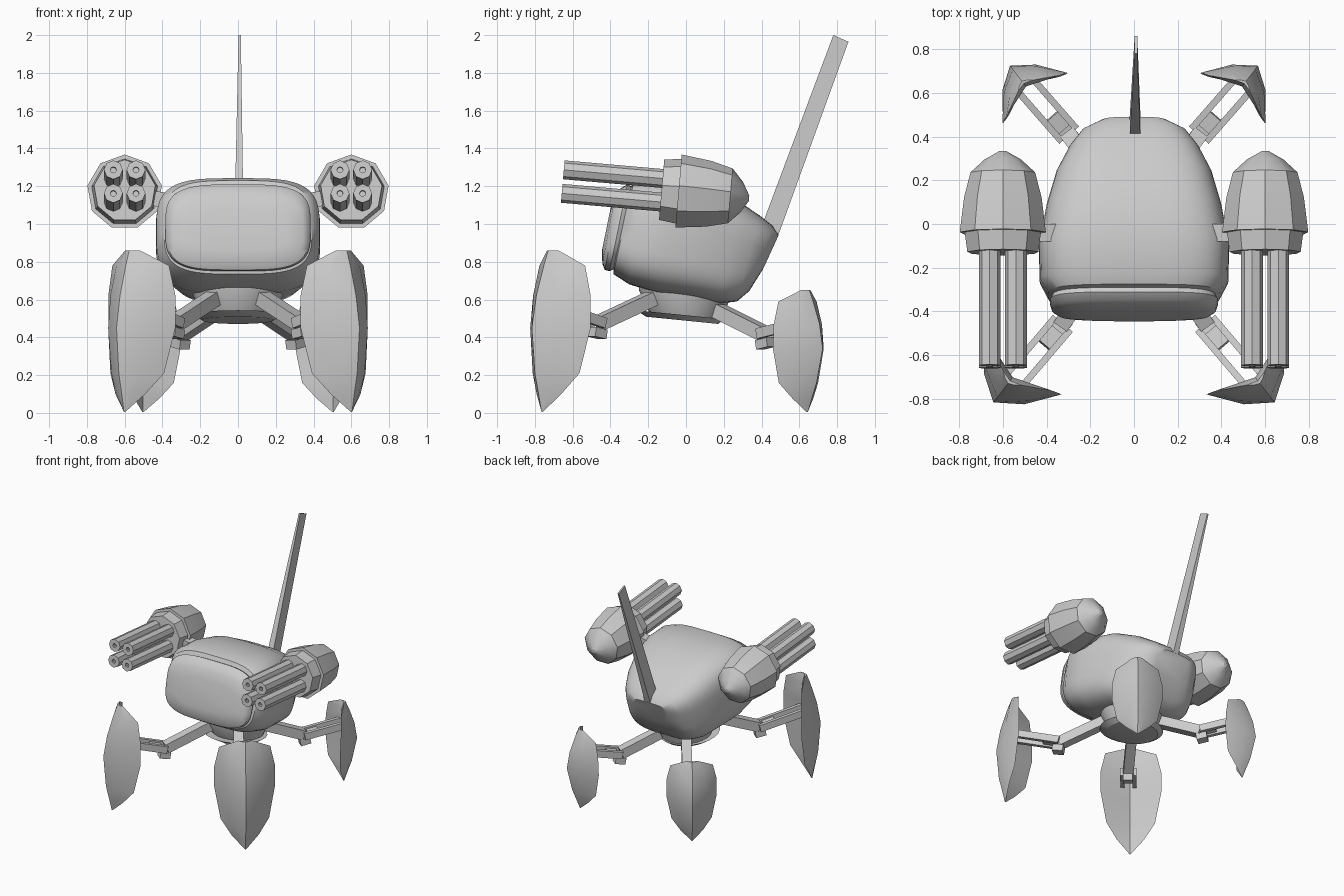
import bpy, bmesh, math
from mathutils import Vector, Matrix

if "Cube" in bpy.data.objects:
    bpy.data.objects.remove(bpy.data.objects["Cube"])

grey = bpy.data.materials.new("light_grey")
grey.diffuse_color = (0.6, 0.6, 0.6, 1)
grey.use_nodes = True
grey.node_tree.nodes["Principled BSDF"].inputs["Base Color"].default_value = grey.diffuse_color


def finish(name, bm, angle):
    bmesh.ops.remove_doubles(bm, verts=bm.verts, dist=0.0005)
    bmesh.ops.recalc_face_normals(bm, faces=bm.faces)
    me = bpy.data.meshes.new(name)
    bm.to_mesh(me)
    bm.free()
    ob = bpy.data.objects.new(name, me)
    bpy.context.collection.objects.link(ob)
    me.materials.append(grey)
    bpy.ops.object.select_all(action='DESELECT')
    ob.select_set(True)
    bpy.context.view_layer.objects.active = ob
    if angle:
        bpy.ops.object.shade_smooth_by_angle(angle=math.radians(angle))
    return ob


def loft(name, rings, angle=0):
    """Skin a list of equal-length closed rings and cap both ends."""
    bm = bmesh.new()
    vs = [[bm.verts.new(p) for p in r] for r in rings]
    n = len(rings[0])
    for a, b in zip(vs, vs[1:]):
        for i in range(n):
            j = (i + 1) % n
            bm.faces.new((a[i], a[j], b[j], b[i]))
    bm.faces.new(vs[0])
    bm.faces.new(vs[-1])
    return finish(name, bm, angle)


def beam(name, a, b, w, h, shift=0):
    """Box beam between two points, moved sideways by shift."""
    a, b = Vector(a), Vector(b)
    d = (b - a).normalized()
    side = d.cross(Vector((0, 0, 1))).normalized()
    up = side.cross(d)
    return loft(name, [[p + side * (shift + i * w / 2) + up * (j * h / 2)
                        for i, j in ((-1, -1), (1, -1), (1, 1), (-1, 1))] for p in (a, b)])


# hull: rounded sections (top y, top z, bottom y, bottom z, half width)
def hull_ring(yt, zt, yb, zb, hw, n=48, e=2 / 3.6):
    pts = []
    for i in range(n):
        t = 2 * math.pi * i / n
        c, s = math.cos(t), math.sin(t)
        u = math.copysign(abs(c) ** e, c) * hw
        v = 0.5 + 0.5 * math.copysign(abs(s) ** e, s)
        pts.append((u, yb + (yt - yb) * v, zb + (zt - zb) * v))
    return pts


hull = [(-.40, 1.08, -.445, .86, .26), (-.375, 1.15, -.443, .79, .345),
        (-.345, 1.19, -.43, .757, .375), (-.31, 1.21, -.405, .75, .385),
        (-.29, 1.20, -.385, .76, .375), (-.275, 1.23, -.385, .735, .392),
        (-.22, 1.243, -.30, .68, .432), (-.05, 1.235, -.15, .635, .435),
        (.12, 1.20, .05, .605, .40), (.28, 1.12, .18, .58, .355),
        (.39, 1.045, .27, .59, .30), (.46, .99, .335, .645, .245),
        (.49, .94, .41, .765, .16)]
loft("hull", [hull_ring(*s) for s in hull], 40)


# turret neck and tilted base plate
def disc_ring(r, z, tilt=0.0, y0=0.0, n=24):
    return [(r * math.cos(2 * math.pi * i / n), y0 + r * math.sin(2 * math.pi * i / n),
             z - tilt * r * math.sin(2 * math.pi * i / n)) for i in range(n)]


loft("neck", [disc_ring(.25, .70), disc_ring(.25, .65), disc_ring(.19, .51, .08)], 30)
loft("base_plate", [disc_ring(.235, .52, .1, -.03), disc_ring(.19, .49, .1, -.02)], 30)

# antenna blade
loft("antenna", [[(-.02, .39, .96), (.03, .39, .96), (.03, .485, .93), (-.02, .485, .93)],
                 [(.003, .78, 2), (.015, .78, 2), (.015, .86, 1.965), (.003, .86, 1.965)]])


# guns: nonagon housings with tilted axis
def gun(sx, side):
    frame = (Matrix.Translation((.6 * sx, 0, 1.165)) @ Matrix.Rotation(math.radians(-5), 4, 'X'))

    def ring(y, r, n=9, cx=0, cz=0):
        return [frame @ Vector((cx + r * math.sin(2 * math.pi * i / n), y,
                                cz + r * math.cos(2 * math.pi * i / n))) for i in range(n)]

    loft("gun_housing_" + side, [ring(-.04, .16), ring(-.04, .2), ring(.12, .18), ring(.235, .15),
                                 ring(.295, .085), ring(.335, .015)], 30)
    loft("gun_collar_" + side, [ring(-.13, .165), ring(-.02, .18)])
    for k, (cx, cz) in enumerate(((-.06, -.06), (.06, -.06), (-.06, .065), (.06, .065))):
        loft(f"gun_barrel_{side}_{k + 1}",
             [ring(-.62, .016, 8, cx, cz), ring(-.655, .016, 8, cx, cz),
              ring(-.655, .05, 8, cx, cz), ring(-.12, .05, 8, cx, cz)])
    # pivot joining gun and hull
    beam("gun_pivot_" + side, (.34 * sx, -.04, 1.12), (.48 * sx, -.04, 1.14), .08, .08)


# armoured foot rows: height, half width, rim offset, ridge offset
FOOT = [(.86, .05, .07, .10), (.78, .19, .0, .13), (.62, .225, -.01, .18),
        (.45, .225, -.01, .21), (.21, .18, .03, .19), (.10, .10, .09, .165), (.005, .004, .14, .145)]


def leg(sx, sy, side, base, knee, ankle, mid, kz, kw, ko, lean):
    def m(p):
        return Vector((p[0] * sx, p[1] * sy, p[2]))

    out = Vector((.61, .79, 0))
    across = Vector((.79, -.61, 0))
    rows = []
    for z, hw, rim, ridge in FOOT:
        hw, rim, ridge = hw * kw, rim * ko, ridge * ko
        thick = min(.075, (ridge - rim) * .5)
        bulge = rim + (ridge - rim) * .64
        off = lean * max(0, .5 - z)
        rows.append([m(Vector((mid[0], mid[1], z * kz)) + across * a + out * (o - off))
                     for a, o in ((-hw, rim), (-hw * .52, bulge), (0, ridge), (hw * .52, bulge),
                                  (hw, rim), (0, ridge - thick))])
    loft("foot_" + side, rows, 28)
    beam("upper_leg_" + side, m(base), m(knee), .075, .075)
    # paired rails from knee to foot
    for k, s in enumerate((-.045, .045)):
        beam(f"leg_rail_{side}_{k + 1}", m(knee), m(ankle), .03, .055, s)
    kv, av = Vector(knee), Vector(ankle)
    beam("leg_brace_" + side, m(kv.lerp(av, .1)), m(kv.lerp(av, .35)), .07, .03)
    # knee pad hanging below the joint
    beam("knee_pad_" + side, m(kv + Vector((-.02, -.02, -.06))),
         m(kv + Vector((.03, .04, -.045))), .07, .05)


for sx, side in ((1, "right"), (-1, "left")):
    gun(sx, side)
    leg(sx, -1, "front_" + side, (.11, .15, .62), (.33, .46, .475), (.56, .73, .57),
        (.515, .65), 1, 1, 1, 0)
    leg(sx, 1, "rear_" + side, (.12, .17, .54), (.30, .41, .42), (.51, .65, .48),
        (.46, .585), .755, .83, .86, .1)
